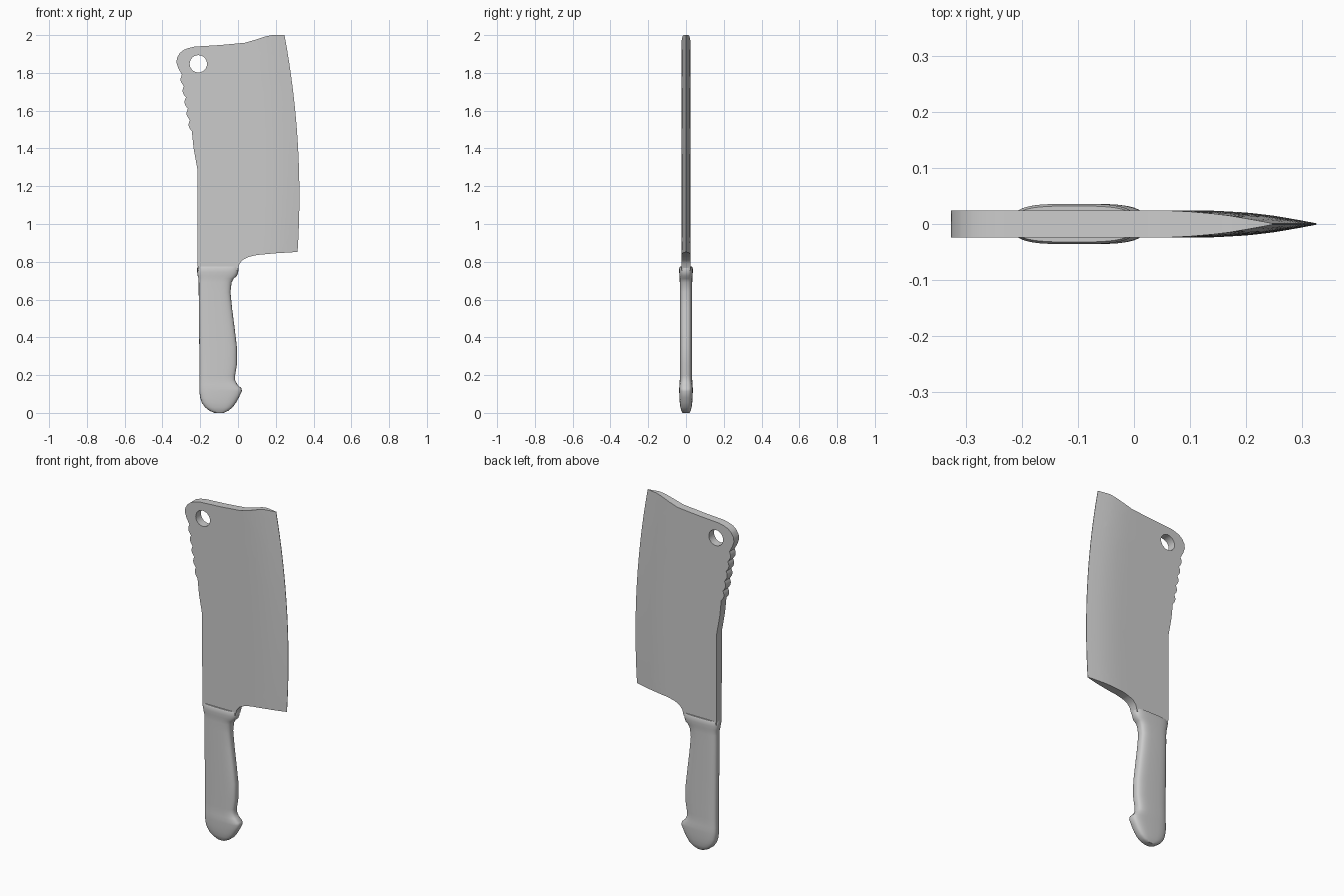
import bpy, bmesh, math
from mathutils import Vector

if "Cube" in bpy.data.objects:
    bpy.data.objects.remove(bpy.data.objects["Cube"])


def lerp_table(t, table):
    for (a, va), (b, vb) in zip(table, table[1:]):
        if t <= b:
            return va + (vb - va) * max(0, (t - a) / (b - a))
    return table[-1][1]


def finish(bm, name, angle):
    bmesh.ops.recalc_face_normals(bm, faces=bm.faces[:])
    mesh = bpy.data.meshes.new(name)
    bm.to_mesh(mesh)
    bm.free()
    obj = bpy.data.objects.new(name, mesh)
    bpy.context.collection.objects.link(obj)
    bpy.ops.object.select_all(action='DESELECT')
    obj.select_set(True)
    bpy.context.view_layer.objects.active = obj
    bpy.ops.object.shade_smooth_by_angle(angle=math.radians(angle))
    return obj


# Blade: outline with hanging hole, tapered towards the cutting edge
def edge_x(z):
    return 0.325 - 0.109 * (z - 1.15) ** 2


outline = [(-0.26, 1.932), (-0.23, 1.939), (-0.1, 1.947), (0.035, 1.959),
           (0.09, 1.975), (0.145, 1.993), (0.18, 2.0)]
outline += [(edge_x(z), z) for z in [2.0 - 1.148 * i / 16 for i in range(17)]]
outline += [(0.2, 0.845), (0.1, 0.836), (0.055, 0.825), (0.025, 0.81),
            (0.008, 0.79), (-0.002, 0.755), (-0.213, 0.755), (-0.215, 1.29),
            (-0.235, 1.4)]
for i in range(31):                      # scalloped grip on the spine
    t = i / 30
    bump = 0.012 * abs(math.sin(t * 5 * math.pi)) - 0.004
    outline.append((-0.248 - 0.053 * t - bump, 1.49 + 0.3 * t))
outline += [(-0.316, 1.825), (-0.326, 1.855), (-0.323, 1.88),
            (-0.308, 1.905), (-0.287, 1.922)]
hole = [(-0.21 + 0.046 * math.cos(a), 1.848 + 0.046 * math.sin(a))
        for a in [i * math.tau / 24 for i in range(24)]]

bm = bmesh.new()
for loop in (outline, hole):
    vs = [bm.verts.new((x, 0, z)) for x, z in loop]
    for a, b in zip(vs, vs[1:] + vs[:1]):
        bm.edges.new((a, b))
bmesh.ops.triangle_fill(bm, use_beauty=True, edges=bm.edges[:], normal=(0, -1, 0))
cuts = [((x, 0, 0), (1, 0, 0)) for x in (-0.1, 0, 0.06, 0.1, 0.14, 0.17, 0.2, 0.225,
                                        0.25, 0.27, 0.285, 0.3, 0.31)]
cuts += [((0, 0, 0.8 + 0.1 * i), (0, 0, 1)) for i in range(12)]
for co, no in cuts:
    bmesh.ops.bisect_plane(bm, geom=bm.verts[:] + bm.edges[:] + bm.faces[:],
                           dist=1e-5, plane_co=co, plane_no=no)
front = set(bm.verts)
bmesh.ops.extrude_face_region(bm, geom=bm.faces[:], use_keep_orig=True)
taper = [(0, 0.0012), (0.03, 0.007), (0.08, 0.0155), (0.13, 0.021), (0.19, 0.024)]
for v in bm.verts:
    h = lerp_table(edge_x(v.co.z) - v.co.x, taper)
    v.co.y = -h if v in front else h
finish(bm, "blade", 35)

# Handle: rounded sections lofted upwards (z, left x, right x, half depth)
sections = [
    (0.003, -0.125, -0.075, 0.018), (0.012, -0.152, -0.05, 0.025),
    (0.03, -0.175, -0.028, 0.03), (0.055, -0.192, -0.01, 0.033),
    (0.08, -0.2, 0.004, 0.035), (0.115, -0.205, 0.021, 0.036),
    (0.13, -0.205, 0.018, 0.036), (0.15, -0.205, -0.003, 0.0345),
    (0.175, -0.204, -0.016, 0.033), (0.2, -0.204, -0.015, 0.033),
    (0.26, -0.204, -0.005, 0.033), (0.35, -0.205, -0.006, 0.033),
    (0.45, -0.206, -0.018, 0.033), (0.55, -0.207, -0.031, 0.033),
    (0.64, -0.208, -0.04, 0.033), (0.69, -0.208, -0.034, 0.033),
    (0.712, -0.209, -0.022, 0.0335), (0.725, -0.213, -0.006, 0.035),
    (0.745, -0.216, 0.001, 0.036), (0.765, -0.216, 0.003, 0.036),
    (0.774, -0.213, 0.0, 0.032)]
N = 32
bm = bmesh.new()
rings = []
for z, x0, x1, h in sections:
    cx, rx = (x0 + x1) / 2, (x1 - x0) / 2
    ring = []
    for i in range(N):
        c, s = math.cos(i * math.tau / N), math.sin(i * math.tau / N)
        ring.append(bm.verts.new((cx + rx * math.copysign(abs(c) ** 0.6, c),
                                  h * math.copysign(abs(s) ** 0.6, s), z)))
    rings.append(ring)
for a, b in zip(rings, rings[1:]):
    for i in range(N):
        j = (i + 1) % N
        bm.faces.new((a[i], a[j], b[j], b[i]))
bm.faces.new(rings[0][::-1])
bm.faces.new(rings[-1])
for v in bm.verts:
    if v.co.z < 0.004:
        v.co.z = 0
finish(bm, "handle", 50)
